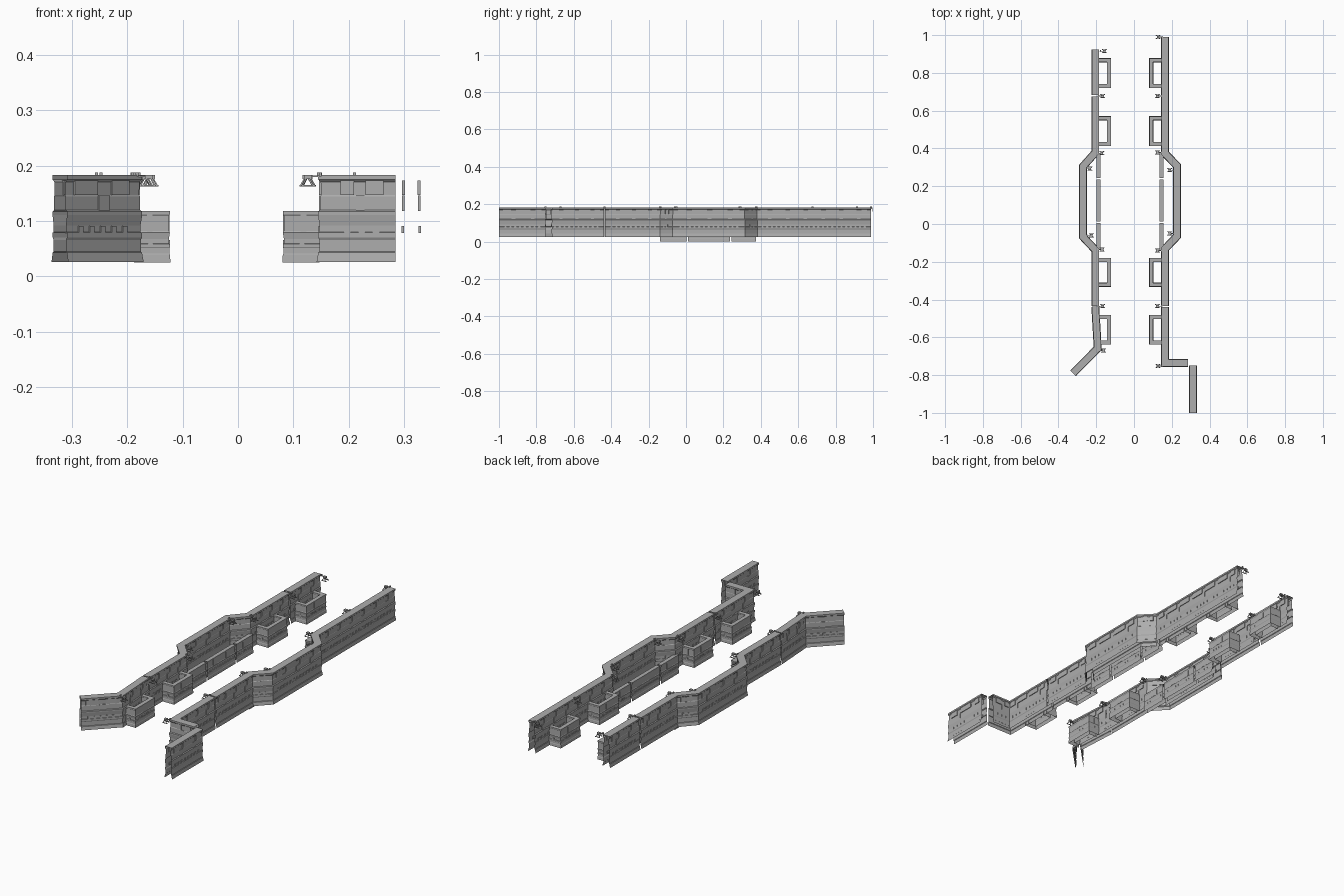
import bpy, bmesh, math
from mathutils import Vector, Matrix

if "Cube" in bpy.data.objects:
    bpy.data.objects.remove(bpy.data.objects["Cube"])

grey = bpy.data.materials.new("concrete grey")
grey.diffuse_color = (0.42, 0.42, 0.42, 1)
grey.use_nodes = True
grey.node_tree.nodes["Principled BSDF"].inputs["Base Color"].default_value = grey.diffuse_color

# Half sections: (offset from centre line, height)
TALL = [(.021, .026), (.018, .043), (.016, .045), (.016, .066), (.018, .07), (.018, .079),
        (.0155, .08), (.0155, .092), (.0185, .111), (.0185, .117), (.0145, .12),
        (.0145, .144), (.013, .147), (.0135, .17), (.0185, .175), (.0185, .183)]
LOW = [(.011, 0), (.010, .014), (.009, .016), (.009, .026), (.010, .028), (.010, .033),
       (.008, .034), (.008, .042), (.010, .054), (.008, .057), (.008, .084), (.010, .087), (.010, .093)]


def finish(name, bm):
    me = bpy.data.meshes.new(name)
    bm.to_mesh(me)
    bm.free()
    me.materials.append(grey)
    ob = bpy.data.objects.new(name, me)
    bpy.context.collection.objects.link(ob)
    return ob


def block(bm, origin, d, u0, u1, v0, v1, z0, z1):
    """Box placed along direction d (u), to its left (v) and up (z)."""
    n = Vector((-d.y, d.x))
    m = Matrix(((d.x, n.x, 0, origin.x), (d.y, n.y, 0, origin.y), (0, 0, 1, 0), (0, 0, 0, 1)))
    m = m @ Matrix.Translation(((u0 + u1) / 2, (v0 + v1) / 2, (z0 + z1) / 2))
    m = m @ Matrix.Diagonal((abs(u1 - u0), abs(v1 - v0), z1 - z0, 1))
    bmesh.ops.create_cube(bm, size=1, matrix=m)


def wall(name, path, half, lift=0, tall=True):
    """Hollow wall: mitred sweep of the section, plus teeth and plates."""
    bm = bmesh.new()
    pts = [Vector(p) for p in path]
    sec = [(o, z + lift) for o, z in half] + [(-o, z + lift) for o, z in reversed(half)]
    dirs = [(b - a).normalized() for a, b in zip(pts, pts[1:])]
    rows = []
    for i, p in enumerate(pts):
        a, b = dirs[max(i - 1, 0)], dirs[min(i, len(dirs) - 1)]
        na, nb = Vector((-a.y, a.x)), Vector((-b.y, b.x))
        m = (na + nb) / (1 + na.dot(nb))
        rows.append([bm.verts.new((p.x + m.x * o, p.y + m.y * o, z)) for o, z in sec])
    for r, s in zip(rows, rows[1:]):
        for j in range(len(sec) - 1):
            bm.faces.new((r[j], r[j + 1], s[j + 1], s[j]))
    # Teeth and plates on both sides of every straight run
    for a, b, d in zip(pts, pts[1:], dirs):
        L = (b - a).length
        edge = .022 if tall else .013
        span = L - 2 * edge
        if span < .025:
            continue
        for s in (1, -1):
            pitch = .024 if tall else .018
            k = max(1, int(span / pitch))
            for t in range(k):
                u = edge + span * (t + .25) / k
                if tall:
                    block(bm, a, d, u, u + pitch * .5, s * .013, s * .0178, .078, .091)
                else:
                    block(bm, a, d, u, u + pitch * .5, s * .006, s * .0097, lift + .032, lift + .041)
            k = max(1, round(span / .10))
            for t in range(k):
                u0, w = edge + span * t / k, span / k
                if tall:
                    block(bm, a, d, u0, u0 + w * .32, s * .011, s * .0165, .147, .173)
                    block(bm, a, d, u0 + w * .58, u0 + w, s * .011, s * .0165, .147, .173)
                    block(bm, a, d, u0 + w * .36, u0 + w * .56, s * .012, s * .0165, .118, .146)
                else:
                    block(bm, a, d, u0 + w * .3, u0 + w * .65, s * .006, s * .0095, lift + .056, lift + .088)
    return finish(name, bm)


# Tall walls, split where there are narrow gaps
wall("left_wall_back", [(-.205, .925), (-.205, .684)], TALL)
wall("left_wall_middle", [(-.205, .676), (-.205, .378), (-.270, .305), (-.270, -.068),
                          (-.205, -.137), (-.205, -.434)], TALL)
wall("left_wall_front", [(-.205, -.437), (-.192, -.658), (-.322, -.79)], TALL)
wall("right_wall_back", [(.163, .99), (.163, .375), (.228, .308), (.228, -.065),
                         (.163, -.132), (.163, -.433)], TALL)
wall("right_wall_front", [(.163, -.439), (.163, -.735), (.285, -.735)], TALL)
wall("right_wall_end", [(.313, -.75), (.313, -1)], TALL)

# Low inner walls, three sections each, across the wide part
for side, x in (("left", -.188), ("right", .146)):
    for i, (y0, y1) in enumerate(((.375, .243), (.235, .012), (.004, -.138))):
        wall(f"{side}_inner_wall_{i + 1}", [(x, y0), (x, y1)], LOW, 0, False)

# Three-sided bays on the inner faces
for i, (y0, y1) in enumerate(((.867, .73), (.56, .424), (-.19, -.322), (-.493, -.627))):
    wall(f"left_bay_{i + 1}", [(-.188, y0), (-.133, y0), (-.133, y1), (-.188, y1)], LOW, .025, False)
    wall(f"right_bay_{i + 1}", [(.147, y0), (.091, y0), (.091, y1), (.147, y1)], LOW, .025, False)


def lamp(name, x, y, s):
    """Small lamp stand: four splayed legs, feet ring, head and an arm to the wall."""
    bm = bmesh.new()
    o, d = Vector((x, y)), Vector((s, 0))
    for sx in (-1, 1):
        for sy in (-1, 1):
            top, foot = Vector((x + sx * .003, y + sy * .003, .178)), Vector((x + sx * .011, y + sy * .009, .163))
            v = foot - top
            m = Matrix.Translation((top + foot) / 2) @ v.to_track_quat('Z', 'Y').to_matrix().to_4x4()
            bmesh.ops.create_cone(bm, cap_ends=True, segments=4, radius1=.0016, radius2=.0016,
                                  depth=v.length, matrix=m)
        block(bm, o, d, -.013, .013, sx * .008, sx * .011, .162, .165)
    block(bm, o, d, -.007, .007, -.006, .006, .176, .183)
    block(bm, o, d, -.026, -.004, -.002, .002, .179, .182)
    block(bm, o, d, -.024, -.019, -.005, .005, .180, .188)
    finish(name, bm)


LEFT = [(-.157, .915), (-.166, .677), (-.170, .375), (-.234, .293), (-.226, -.06),
        (-.169, -.135), (-.166, -.435), (-.161, -.67)]
RIGHT = [(.128, .99), (.124, .677), (.124, .378), (.189, .285), (.189, -.05),
         (.124, -.14), (.124, -.435), (.127, -.752)]
for i in range(8):
    lamp(f"left_lamp_{i + 1}", *LEFT[i], 1)
    lamp(f"right_lamp_{i + 1}", *RIGHT[i], -1)
